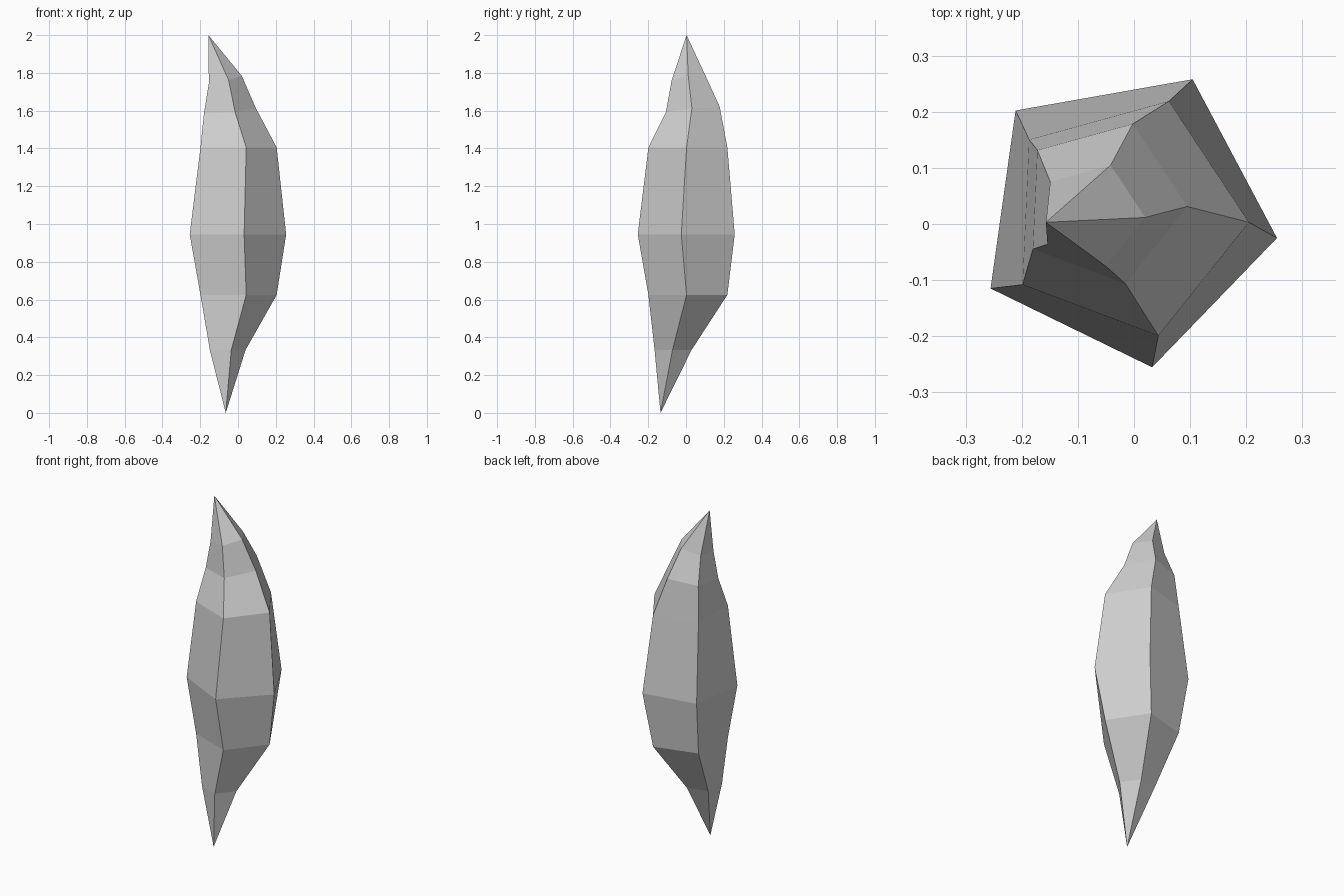
import bpy, bmesh, math

default = bpy.data.objects.get("Cube")
if default:
    bpy.data.objects.remove(default, do_unlink=True)

SIDES = 5


def make_material(name, rgb):
    mat = bpy.data.materials.new(name)
    mat.use_nodes = True
    mat.diffuse_color = (*rgb, 1)
    mat.node_tree.nodes["Principled BSDF"].inputs["Base Color"].default_value = (*rgb, 1)
    return mat


def add_ring(bm, x, y, z, radius, turn, lean_x=0, lean_y=0):
    """Regular polygon ring, optionally leaning along x and y."""
    ring = []
    for i in range(SIDES):
        a = math.radians(turn) + math.tau * i / SIDES
        dx, dy = radius * math.cos(a), radius * math.sin(a)
        ring.append(bm.verts.new((x + dx, y + dy, z + lean_x * dx + lean_y * dy)))
    return ring


bm = bmesh.new()

# Crystal cross-sections from bottom to top: centre, radius, turn, lean
rings = [
    add_ring(bm, -0.063, -0.067, 0.333, 0.103, -2.6),
    add_ring(bm, -0.015, 0.013, 0.625, 0.22, -2.6),
    add_ring(bm, -0.015, 0.013, 0.945, 0.2725, -8),
    add_ring(bm, -0.015, 0.013, 1.405, 0.22, -2.6),
    add_ring(bm, -0.055, 0.038, 1.603, 0.15, -2.6, 0.07, 0.1),
    add_ring(bm, -0.075, 0.016, 1.766, 0.095, -2.6, 0.2, 0.1),
]
bottom = bm.verts.new((-0.065, -0.135, 0))
tip = bm.verts.new((-0.157, 0.003, 2))

# Side facets between rings, and points at both ends
for i in range(SIDES):
    j = (i + 1) % SIDES
    for low, high in zip(rings, rings[1:]):
        bm.faces.new((low[i], low[j], high[j], high[i]))
    bm.faces.new((bottom, rings[0][j], rings[0][i]))
    bm.faces.new((rings[-1][i], rings[-1][j], tip))
bmesh.ops.recalc_face_normals(bm, faces=bm.faces)

mesh = bpy.data.meshes.new("crystal_shard")
bm.to_mesh(mesh)
bm.free()
mesh.materials.append(make_material("pale_grey", (0.63, 0.63, 0.63)))
shard = bpy.data.objects.new("crystal_shard", mesh)
bpy.context.collection.objects.link(shard)
